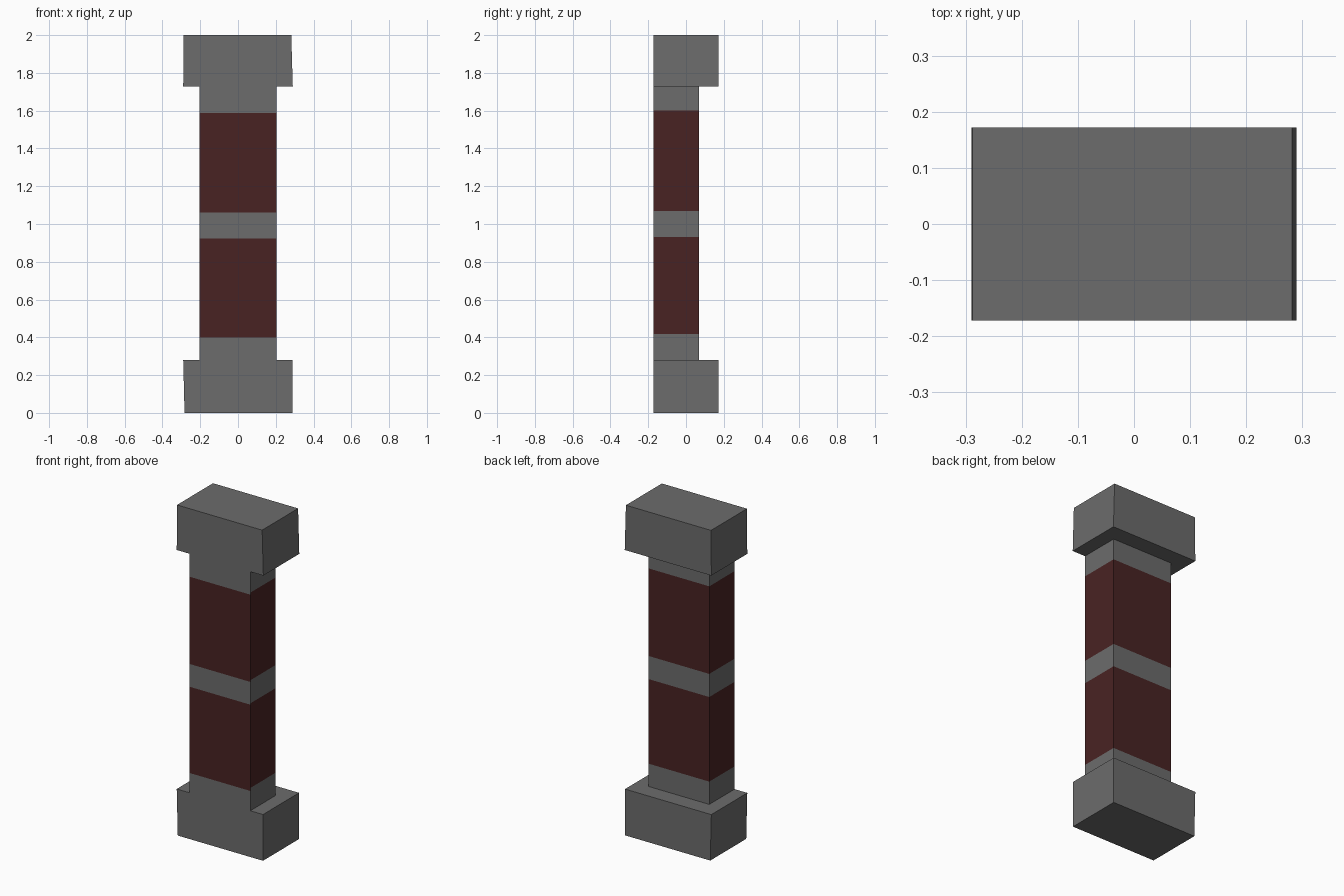
import bpy, bmesh

if "Cube" in bpy.data.objects:
    bpy.data.objects.remove(bpy.data.objects["Cube"])


def material(name, rgb):
    m = bpy.data.materials.new(name)
    m.diffuse_color = (*rgb, 1)
    m.use_nodes = True
    m.node_tree.nodes["Principled BSDF"].inputs["Base Color"].default_value = m.diffuse_color
    return m


stone = material("grey stone", (0.15, 0.15, 0.15))
red = material("dark red", (0.066, 0.0165, 0.0165))


def finish(name, bm, mats):
    me = bpy.data.meshes.new(name)
    bm.to_mesh(me)
    bm.free()
    for m in mats:
        me.materials.append(m)
    ob = bpy.data.objects.new(name, me)
    bpy.context.collection.objects.link(ob)


def block(name, z0, z1, low, high):
    """Box whose left and right ends may lean slightly."""
    bm = bmesh.new()
    bmesh.ops.create_cube(bm, size=1)
    for v in bm.verts:
        left, right = high if v.co.z > 0 else low
        v.co = (right if v.co.x > 0 else left,
                0.172 if v.co.y > 0 else -0.172,
                z1 if v.co.z > 0 else z0)
    finish(name, bm, [stone])


# Base and cap, with slightly uneven ends
block("base_block", 0.0, 0.28, (-0.283, 0.288), (-0.29, 0.288))
block("cap_block", 1.727, 2.0, (-0.29, 0.29), (-0.288, 0.282))

# Shaft: four walls, flush with the front of the blocks, in alternating bands
corners = [(-0.205, -0.172), (0.203, -0.172), (0.203, 0.07), (-0.205, 0.07)]
front_levels = [0.28, 0.40, 0.922, 1.06, 1.588, 1.727]
side_levels = [0.28, 0.418, 0.93, 1.07, 1.60, 1.727]
bm = bmesh.new()
for i in range(4):
    a, b = corners[i], corners[(i + 1) % 4]
    levels = front_levels if i == 0 else side_levels
    rows = [(bm.verts.new((*a, z)), bm.verts.new((*b, z))) for z in levels]
    for k in range(5):
        f = bm.faces.new((rows[k][0], rows[k][1], rows[k + 1][1], rows[k + 1][0]))
        f.material_index = k % 2
finish("banded_shaft", bm, [stone, red])
